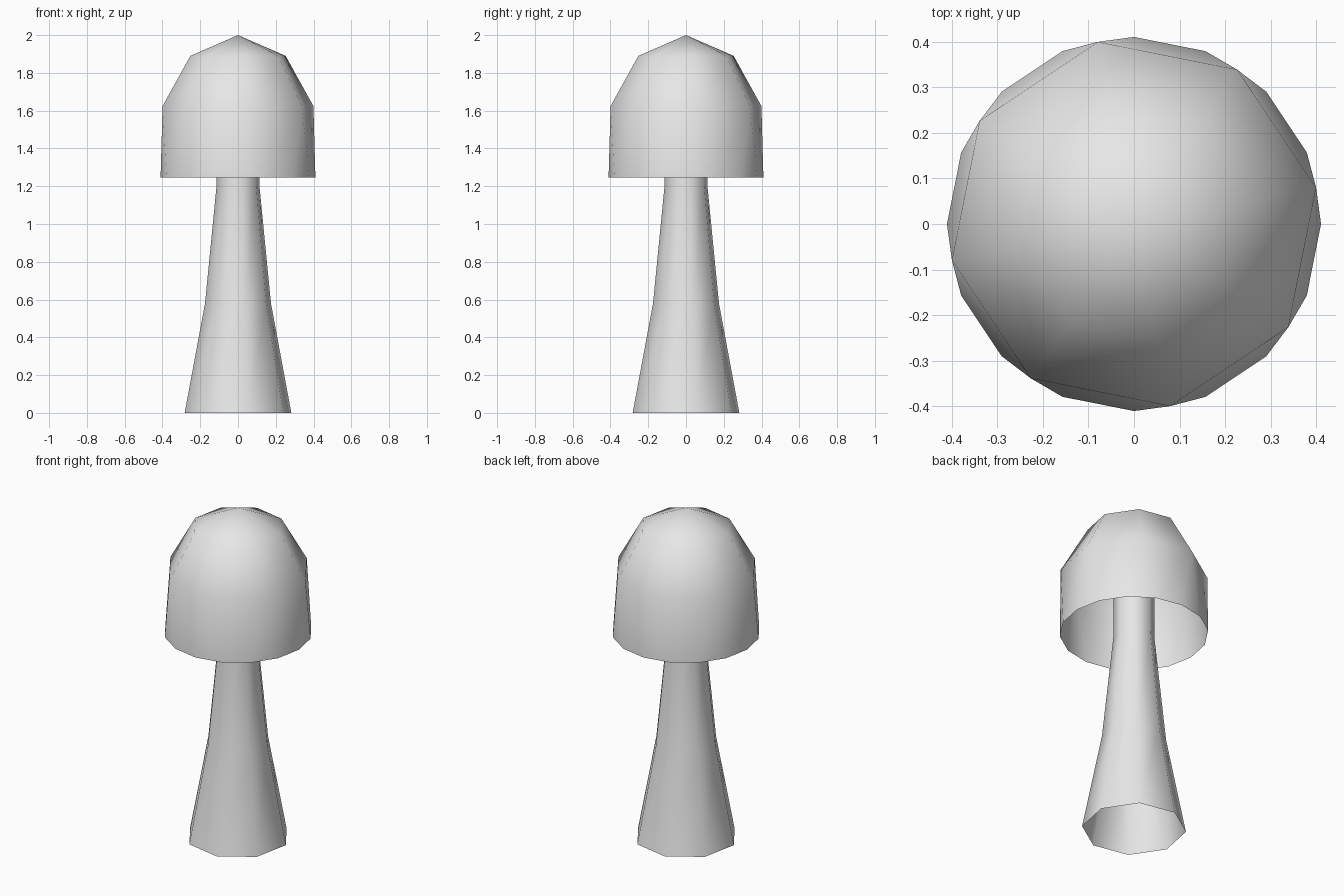
import bpy, bmesh
from math import cos, sin, radians

cube = bpy.data.objects.get("Cube")
if cube:
    bpy.data.objects.remove(cube, do_unlink=True)

GREY = (0.8, 0.8, 0.8, 1)
mat = bpy.data.materials.new("plain grey")
mat.use_nodes = True
mat.diffuse_color = GREY
mat.node_tree.nodes["Principled BSDF"].inputs["Base Color"].default_value = GREY

TURN = 11.25  # twist of the eight-sided rings, in degrees


def ring(bm, radius, z, sides=8, turn=TURN):
    angles = [radians(turn + 360 * i / sides) for i in range(sides)]
    return [bm.verts.new((radius * cos(a), radius * sin(a), z)) for a in angles]


def bridge(bm, low, high):
    n = len(low)
    for i in range(n):
        j = (i + 1) % n
        bm.faces.new((low[i], low[j], high[j], high[i]))


def finish(bm, name):
    mesh = bpy.data.meshes.new(name)
    bm.to_mesh(mesh)
    bm.free()
    mesh.materials.append(mat)
    mesh.shade_smooth()
    obj = bpy.data.objects.new(name, mesh)
    bpy.context.collection.objects.link(obj)


# Stem: flared open tube running up inside the cap
bm = bmesh.new()
rings = [ring(bm, r, z) for r, z in
         [(0.288, 0), (0.178, 0.58), (0.115, 1.21), (0.11, 1.94)]]
for low, high in zip(rings, rings[1:]):
    bridge(bm, low, high)
finish(bm, "mushroom_stem")

# Cap: sixteen-sided rim narrowing to eight-sided dome, open underneath
bm = bmesh.new()
rim = ring(bm, 0.41, 1.245, 16, 0)
shoulder = ring(bm, 0.407, 1.625)
crown = ring(bm, 0.257, 1.89)
tip = bm.verts.new((0, 0, 2))
for i in range(8):
    j = (i + 1) % 8
    a, b, c = rim[2 * i], rim[2 * i + 1], rim[2 * j]
    bm.faces.new((a, b, shoulder[i]))
    bm.faces.new((b, c, shoulder[j], shoulder[i]))
    bm.faces.new((crown[i], crown[j], tip))
bridge(bm, shoulder, crown)
finish(bm, "mushroom_cap")
